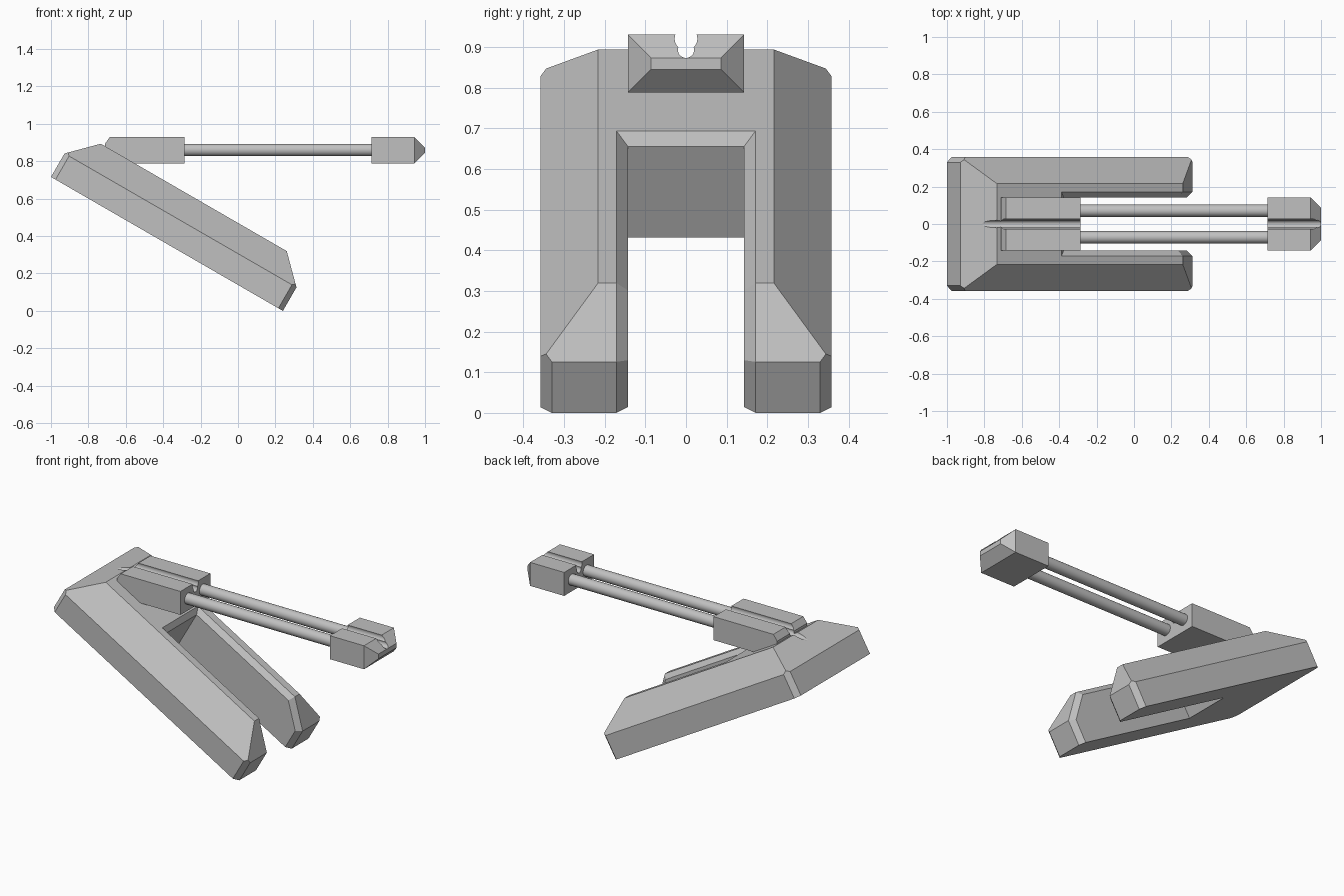
import bpy, bmesh
from math import radians
from mathutils import Matrix, Vector

old = bpy.data.objects.get("Cube")
if old:
    bpy.data.objects.remove(old, do_unlink=True)

GREY = (0.53, 0.53, 0.53, 1)
metal = bpy.data.materials.new("plain grey")
metal.use_nodes = True
metal.diffuse_color = GREY
metal.node_tree.nodes["Principled BSDF"].inputs["Base Color"].default_value = GREY


def make(name, bm):
    bmesh.ops.recalc_face_normals(bm, faces=bm.faces[:])
    mesh = bpy.data.meshes.new(name)
    bm.to_mesh(mesh)
    bm.free()
    mesh.materials.append(metal)
    obj = bpy.data.objects.new(name, mesh)
    bpy.context.collection.objects.link(obj)
    return obj


def hull(name, points):
    """Convex solid around the points, with flat areas merged."""
    bm = bmesh.new()
    for p in points:
        bm.verts.new(p)
    bmesh.ops.convex_hull(bm, input=bm.verts[:])
    bmesh.ops.dissolve_limit(bm, angle_limit=radians(1),
                             verts=bm.verts[:], edges=bm.edges[:])
    return make(name, bm)


def rod(name, x0, x1, y, z, radius):
    bm = bmesh.new()
    place = Matrix.Translation(((x0 + x1) / 2, y, z)) @ Matrix.Rotation(radians(90), 4, 'Y')
    bmesh.ops.create_cone(bm, cap_ends=True, segments=32, radius1=radius,
                          radius2=radius, depth=x1 - x0, matrix=place)
    return make(name, bm)


def cut(obj, cutter):
    cutter.hide_render = True
    mod = obj.modifiers.new("cut", 'BOOLEAN')
    mod.operation = 'DIFFERENCE'
    mod.solver = 'EXACT'
    mod.object = cutter
    bpy.context.view_layer.objects.active = obj
    bpy.ops.object.modifier_apply(modifier=mod.name)


def box(x0, x1, half, z0, z1):
    return [(x, y, z) for x in (x0, x1) for y in (-half, half) for z in (z0, z1)]


# Forked base, built lying flat: straight walls, then a 45 degree taper
LENGTH, HALF, WALL, TOP = 1.432, 0.358, 0.145, 0.287
TAPER, CHAMFER = TOP - WALL, 0.028
points = []
for end in (0, 1):
    for side in (-1, 1):
        def corner(du, dy, v):
            return (LENGTH - du if end else du, side * (HALF - dy), v)
        for v in (0, WALL):
            points += [corner(CHAMFER, 0, v), corner(0, CHAMFER, v)]
        points += [corner(CHAMFER / 2, CHAMFER / 2, WALL + CHAMFER / 2),
                   corner(TAPER, TAPER, TOP)]
base = hull("forked_base", points)

# Slot between the two legs
SLOT_U, SLOT_Y = 0.57, 0.143
slot = hull("slot_cutter", box(SLOT_U, 1.7, SLOT_Y, -0.2, 0.5))
cut(base, slot)
bpy.data.objects.remove(slot, do_unlink=True)

# Chamfer the slot rim, then tilt the base into place
bm = bmesh.new()
bm.from_mesh(base.data)
rim = []
for e in bm.edges:
    a, b = (v.co for v in e.verts)
    in_slot = all(abs(p.y) < SLOT_Y + 0.001 and p.x > SLOT_U - 0.001 for p in (a, b))
    bottom = max(a.z, b.z) < 0.001
    inner_corner = max(a.x, b.x) < SLOT_U + 0.001 and abs(a.y - b.y) < 0.001
    if in_slot and not bottom and not inner_corner:
        rim.append(e)
bmesh.ops.bevel(bm, geom=rim, offset=CHAMFER, offset_type='OFFSET', segments=1,
                profile=0.5, affect='EDGES', clamp_overlap=False)
bm.transform(Matrix.Translation((-1, 0, 0.716)) @ Matrix.Rotation(radians(30), 4, 'Y'))
bm.to_mesh(base.data)
bm.free()

# Breech block with a chamfered upper rear edge
W, LOW, HIGH = 0.143, 0.788, 0.93
breech = hull("breech_block", box(-0.685, -0.285, W, LOW, HIGH)
              + box(-0.71, -0.685, W, LOW + 0.057, HIGH - 0.035))

# Muzzle block tapering on all sides at the tip
muzzle = hull("muzzle_block", box(0.715, 0.943, W, LOW, HIGH)
              + box(0.943, 1.0, W, LOW, HIGH)[:4]
              + [(1.0, y, z) for y in (-0.086, 0.086) for z in (0.845, 0.873)])

# Sighting groove: a narrow round channel opening into a wider one
grooves = [rod("groove_cutter", -1.3, 1.3, 0, 0.893, 0.0201),
           rod("groove_cutter", -1.3, 1.3, 0, 0.92, 0.028)]
for groove in grooves:
    for part in (base, breech, muzzle):
        cut(part, groove)
    bpy.data.objects.remove(groove, do_unlink=True)

# Twin barrels
barrels = [rod(name, -0.3, 0.73, y, 0.86, 0.033)
           for name, y in (("left_barrel", 0.071), ("right_barrel", -0.071))]

# Smooth the round surfaces, keep hard edges sharp
bpy.ops.object.select_all(action='DESELECT')
for obj in (breech, muzzle, *barrels):
    obj.select_set(True)
bpy.context.view_layer.objects.active = breech
bpy.ops.object.shade_smooth_by_angle(angle=radians(30))
